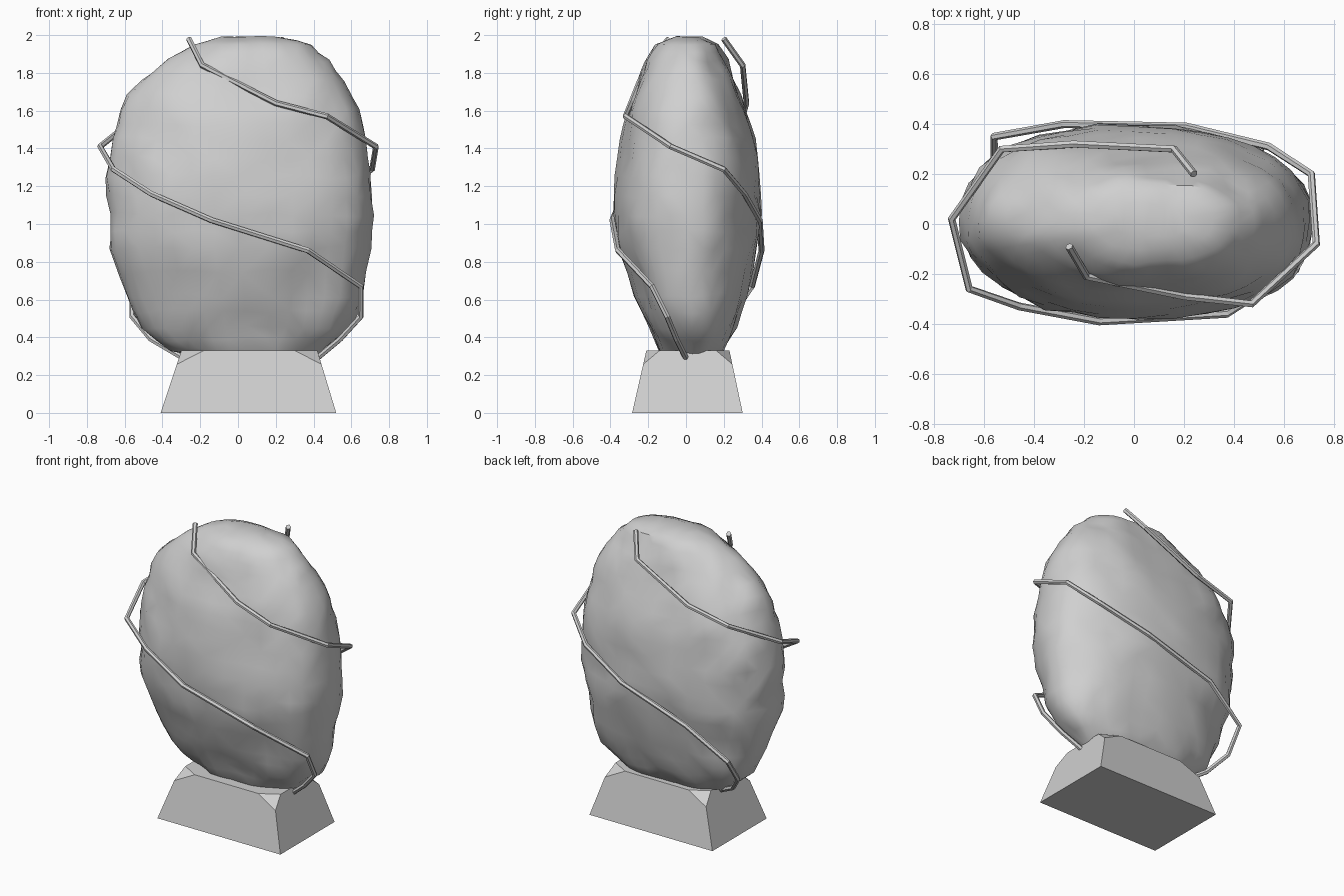
import bpy
import bmesh
import math
from mathutils import Vector, noise

default_cube = bpy.data.objects.get("Cube")
if default_cube:
    bpy.data.objects.remove(default_cube, do_unlink=True)


def make_material(name, colour):
    mat = bpy.data.materials.new(name)
    mat.use_nodes = True
    mat.diffuse_color = colour
    mat.node_tree.nodes["Principled BSDF"].inputs["Base Color"].default_value = colour
    return mat


stone_grey = make_material("stone grey", (0.63, 0.63, 0.63, 1))


def add_object(name, bm):
    bmesh.ops.recalc_face_normals(bm, faces=bm.faces[:])
    mesh = bpy.data.meshes.new(name)
    bm.to_mesh(mesh)
    bm.free()
    mesh.materials.append(stone_grey)
    obj = bpy.data.objects.new(name, mesh)
    bpy.context.collection.objects.link(obj)
    return obj


def select_only(obj):
    bpy.ops.object.select_all(action='DESELECT')
    obj.select_set(True)
    bpy.context.view_layer.objects.active = obj


# Pedestal: tapered block with its four top corners cut away
def build_pedestal():
    bottom = (-0.41, 0.52, -0.285, 0.3)
    top = (-0.3, 0.42, -0.21, 0.23)
    height, cut_height = 0.33, 0.78
    bm = bmesh.new()
    for ix, sx in ((0, 1), (1, -1)):
        for iy, sy in ((2, 1), (3, -1)):
            low = Vector((bottom[ix], bottom[iy], 0))
            high = Vector((top[ix], top[iy], height))
            corner_points = (
                low,
                low.lerp(high, cut_height),
                high + Vector((sx * 0.12, 0, 0)),
                high + Vector((0, sy * 0.07, 0)),
            )
            for point in corner_points:
                bm.verts.new(point)
    bmesh.ops.convex_hull(bm, input=bm.verts[:])
    bmesh.ops.dissolve_limit(bm, angle_limit=0.02, verts=bm.verts[:], edges=bm.edges[:])
    return add_object("pedestal", bm)


# Boulder: outline rings as height, x range, y range
RINGS = [
    (0.27, -0.2, 0.35, -0.08, 0.14),
    (0.33, -0.36, 0.44, -0.14, 0.21),
    (0.45, -0.51, 0.59, -0.2, 0.26),
    (0.62, -0.59, 0.66, -0.27, 0.32),
    (0.87, -0.68, 0.7, -0.36, 0.38),
    (1.05, -0.68, 0.71, -0.38, 0.39),
    (1.25, -0.7, 0.71, -0.37, 0.39),
    (1.45, -0.67, 0.68, -0.34, 0.37),
    (1.6, -0.61, 0.64, -0.31, 0.33),
    (1.76, -0.5, 0.56, -0.25, 0.26),
    (1.87, -0.37, 0.47, -0.21, 0.21),
    (1.95, -0.24, 0.37, -0.15, 0.17),
    (1.99, -0.08, 0.22, -0.06, 0.09),
]

# Hollows (negative) and knobs (positive): centre, radius, depth
MARKS = [
    (Vector((0.42, -0.28, 0.7)), 0.17, -0.05),
    (Vector((0.15, -0.37, 1.12)), 0.15, 0.025),
    (Vector((-0.42, 0.3, 0.7)), 0.17, -0.05),
    (Vector((-0.15, 0.38, 1.12)), 0.15, 0.015),
    (Vector((-0.58, 0, 1.68)), 0.14, 0.03),
]


def signed_power(value, power):
    return math.copysign(abs(value) ** power, value)


def ring_point(ring, angle):
    z, left, right, front, back = ring
    cx, cy = (left + right) / 2, (front + back) / 2
    # The stone is squarer at its back right and front left corners
    c, s = math.cos(angle), math.sin(angle)
    power = 0.89 + 0.12 * c * s - 0.02 * (c + s)
    x = cx + (right - left) / 2 * signed_power(c, power)
    y = cy + (back - front) / 2 * signed_power(s, power)
    return Vector((x, y, z))


def weather(point):
    outward = Vector((point.x * 0.4, point.y, 0)).normalized()
    shift = 0.02 * noise.noise(point * 4.5) + 0.014 * noise.noise(point * 11)
    for centre, radius, depth in MARKS:
        shift += depth * max(0, 1 - (point - centre).length / radius)
    height_shift = 0.025 * noise.noise(point * 6 + Vector((7, 3, 5)))
    if point.z > 1.9:
        height_shift *= 0.4
    return point + outward * shift + Vector((0, 0, height_shift))


def with_midpoints(rings):
    dense = [rings[0]]
    for a, b in zip(rings, rings[1:]):
        dense.append(tuple((p + q) / 2 for p, q in zip(a, b)))
        dense.append(b)
    return dense


def build_boulder():
    segments = 36
    bm = bmesh.new()
    loops = []
    for ring in with_midpoints(RINGS):
        angles = [math.tau * i / segments for i in range(segments)]
        loops.append([bm.verts.new(weather(ring_point(ring, a))) for a in angles])
    for lower, upper in zip(loops, loops[1:]):
        for i in range(segments):
            j = (i + 1) % segments
            bm.faces.new((lower[i], lower[j], upper[j], upper[i]))
    bm.faces.new(loops[0])
    bm.faces.new(loops[-1])
    bmesh.ops.triangulate(bm, faces=bm.faces[:])
    obj = add_object("boulder", bm)
    select_only(obj)
    bpy.ops.object.shade_smooth_by_angle(angle=math.radians(40))
    return obj


# Wires: two bent rods winding down opposite sides of the boulder
WIRE_HEIGHTS = (1.98, 1.84, 1.64, 1.57, 1.41, 1.29, 1.16, 1.02, 0.86, 0.67, 0.51, 0.39, 0.29)
FRONT_WIRE = [
    (-0.26, -0.09), (-0.19, -0.21), (0.2, -0.29), (0.47, -0.32),
    (0.73, -0.08), (0.71, 0.2), (0.54, 0.31), (0.21, 0.39),
    (-0.28, 0.4), (-0.56, 0.35), (-0.56, 0.24), (-0.46, 0.15), (-0.29, 0.05),
]
BACK_WIRE = [
    (0.24, 0.2), (0.16, 0.3), (-0.24, 0.32), (-0.53, 0.3),
    (-0.73, 0.02), (-0.66, -0.26), (-0.46, -0.33), (-0.14, -0.39),
    (0.37, -0.36), (0.65, -0.18), (0.65, -0.1), (0.54, -0.05), (0.42, 0),
]


def build_wire(name, path):
    curve = bpy.data.curves.new(name, 'CURVE')
    curve.dimensions = '3D'
    curve.bevel_depth = 0.016
    curve.bevel_resolution = 1
    curve.use_fill_caps = True
    spline = curve.splines.new('POLY')
    spline.points.add(len(path) - 1)
    for point, (x, y), z in zip(spline.points, path, WIRE_HEIGHTS):
        point.co = (x, y, z, 1)
    spline.use_smooth = False
    curve.materials.append(stone_grey)
    obj = bpy.data.objects.new(name, curve)
    bpy.context.collection.objects.link(obj)
    select_only(obj)
    bpy.ops.object.convert(target='MESH')


build_pedestal()
build_boulder()
build_wire("front_wire", FRONT_WIRE)
build_wire("back_wire", BACK_WIRE)
